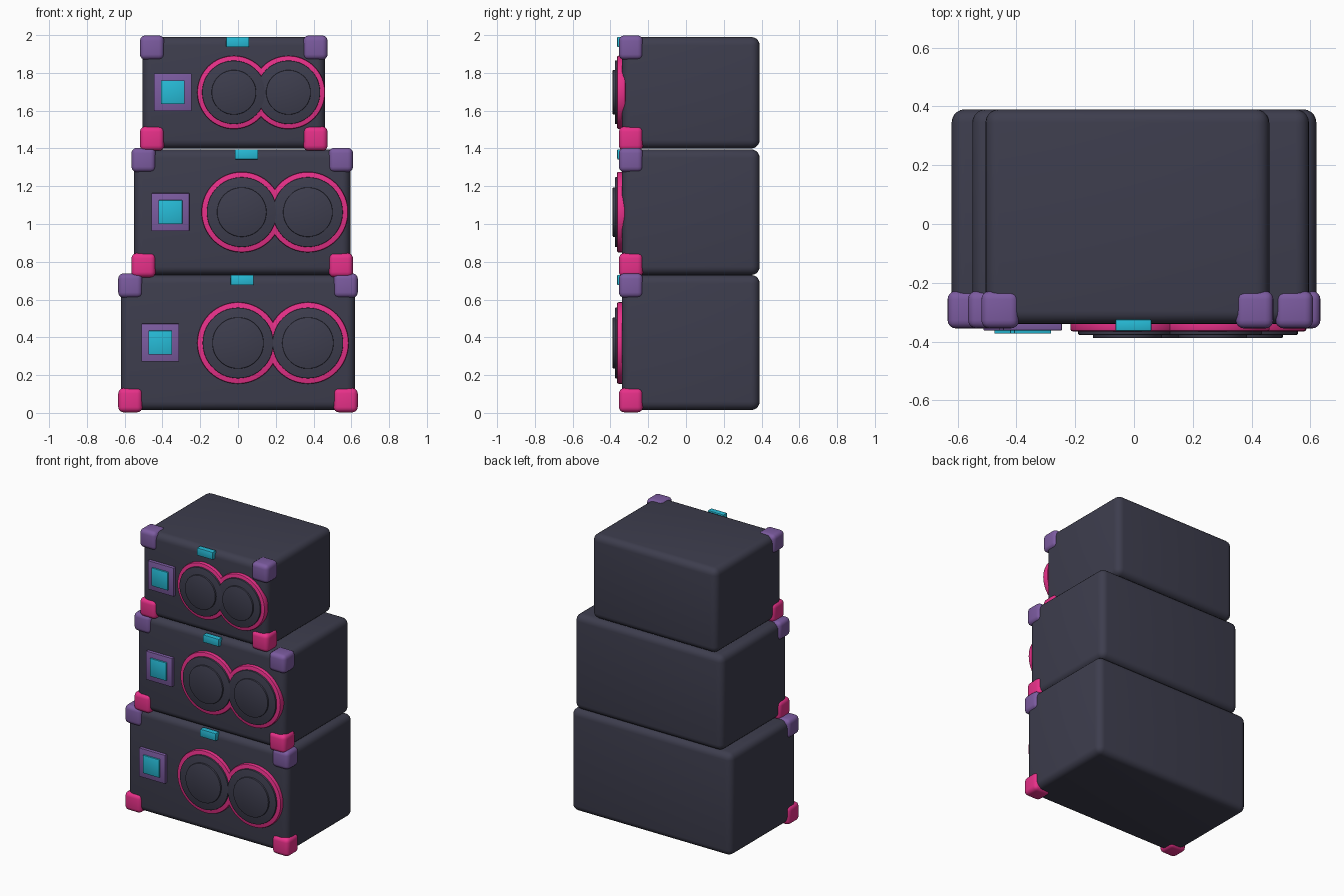
import bpy
from math import pi, radians

if "Cube" in bpy.data.objects:
    bpy.data.objects.remove(bpy.data.objects["Cube"], do_unlink=True)


def make_material(name, rgb):
    mat = bpy.data.materials.new(name)
    mat.use_nodes = True
    mat.diffuse_color = (*rgb, 1)
    mat.node_tree.nodes["Principled BSDF"].inputs["Base Color"].default_value = (*rgb, 1)
    return mat


DARK = make_material("charcoal", (0.047, 0.047, 0.075))
PINK = make_material("pink", (0.80, 0.03, 0.25))
PURPLE = make_material("purple", (0.20, 0.105, 0.35))
CYAN = make_material("cyan", (0.02, 0.50, 0.68))


def finish(obj, name, mat, bevel, segments):
    """Name, colour, round the edges and smooth the shading."""
    obj.name = name
    obj.data.materials.append(mat)
    bpy.ops.object.transform_apply(location=False, rotation=True, scale=True)
    mod = obj.modifiers.new("Rounded edges", "BEVEL")
    mod.width = bevel
    mod.segments = segments
    mod.limit_method = "ANGLE"
    bpy.ops.object.modifier_apply(modifier=mod.name)
    bpy.ops.object.shade_smooth_by_angle(angle=radians(35))


def box(name, mat, x, y, z, bevel, segments=2):
    """Rounded box from (low, high) pairs on each axis."""
    spans = (x, y, z)
    bpy.ops.mesh.primitive_cube_add(size=1, location=[(a + b) / 2 for a, b in spans])
    obj = bpy.context.object
    obj.scale = [b - a for a, b in spans]
    finish(obj, name, mat, bevel, segments)


def disc(name, mat, x, z, radius, front, bevel=0.004):
    """Round plate on the front panel, reaching forward to y = front."""
    back = -0.32
    bpy.ops.mesh.primitive_cylinder_add(vertices=64, radius=radius, depth=back - front,
                                        location=(x, (front + back) / 2, z),
                                        rotation=(pi / 2, 0, 0))
    finish(bpy.context.object, name, mat, bevel, 2)


def around(centre, half):
    return (centre - half, centre + half)


def cabinet(level, x, z, panel, tab_x, speakers, speaker_z, radii):
    left, right = x
    low, high = z
    box(f"{level}_cabinet", DARK, x, (-0.34, 0.39), z, 0.045, 5)

    # Corner guards, pink below and purple above
    for side, cx in (("right", left + 0.05), ("left", right - 0.05)):
        for end, cz, mat in (("lower", low + 0.052, PINK), ("upper", high - 0.056, PURPLE)):
            box(f"{level}_{end}_{side}_corner_guard", mat, around(cx, 0.064),
                (-0.355, -0.228), around(cz, 0.064), 0.028, 4)

    # Display panel and its screen
    px, pz = panel
    box(f"{level}_panel_frame", PURPLE, around(px, 0.1), (-0.362, -0.32), around(pz, 0.1), 0.003)
    box(f"{level}_panel_screen", CYAN, around(px, 0.063), (-0.373, -0.33), around(pz, 0.063), 0.003)

    # Tab at the top edge
    box(f"{level}_top_tab", CYAN, around(tab_x, 0.061), (-0.364, -0.325),
        (high - 0.053, high), 0.004)

    # Twin speakers: rim, cone and centre cap
    rim, cone, cap = radii
    for side, sx in zip(("right", "left"), speakers):
        disc(f"{level}_{side}_speaker_rim", PINK, sx, speaker_z, rim, -0.365, 0.007)
        disc(f"{level}_{side}_speaker_cone", DARK, sx, speaker_z, cone, -0.377)
        disc(f"{level}_{side}_speaker_cap", DARK, sx, speaker_z, cap, -0.388)


cabinet("bottom", (-0.62, 0.62), (0.015, 0.73), (-0.412, 0.372), 0.022,
        (0.0, 0.37), 0.37, (0.216, 0.187, 0.136))
cabinet("middle", (-0.55, 0.595), (0.73, 1.395), (-0.358, 1.063), 0.045,
        (0.02, 0.37), 1.063, (0.213, 0.185, 0.131))
cabinet("top", (-0.505, 0.46), (1.4, 1.99), (-0.345, 1.698), -0.002,
        (-0.022, 0.267), 1.697, (0.194, 0.168, 0.118))
